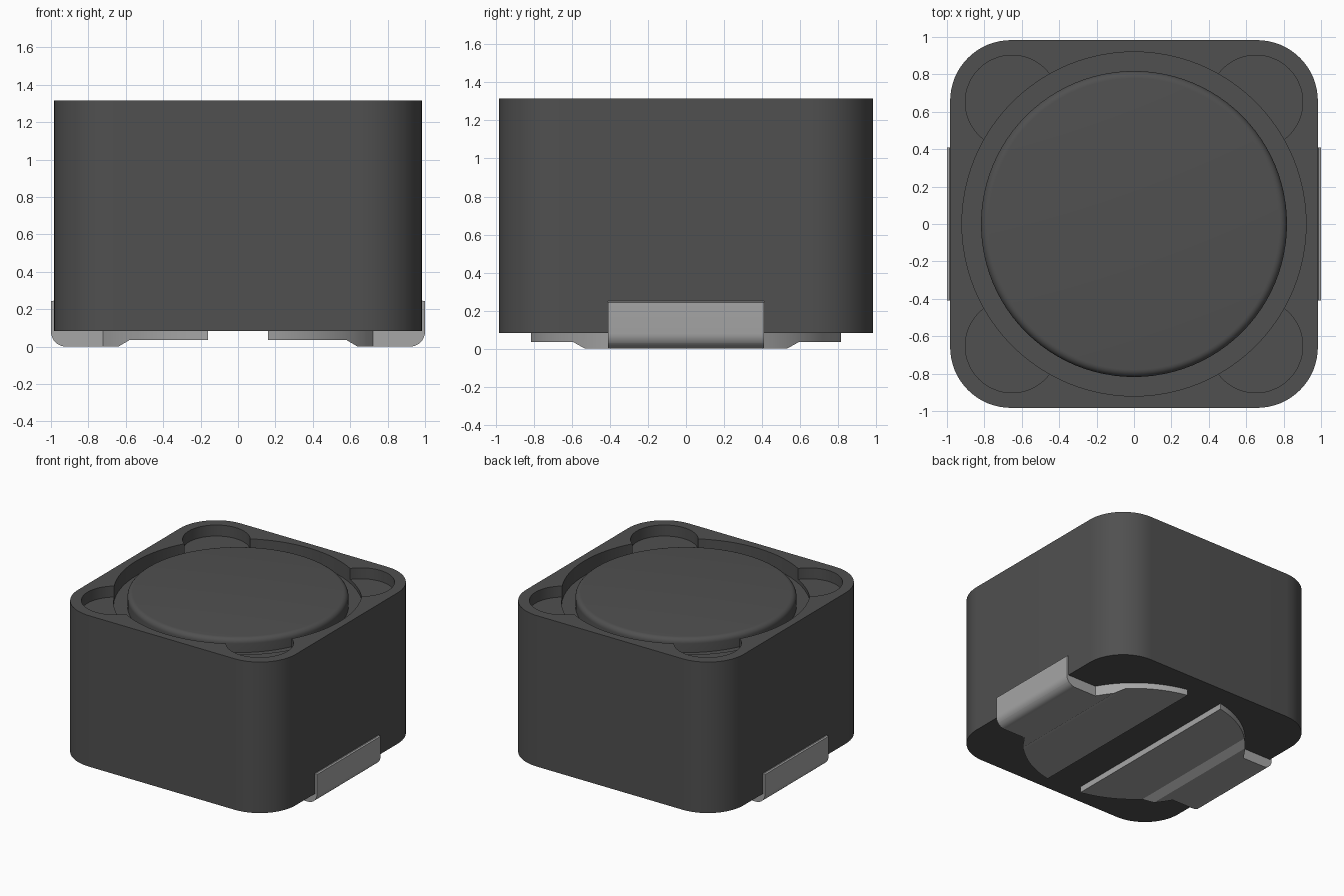
import bpy, bmesh
from math import sin, cos, pi, sqrt, radians

if "Cube" in bpy.data.objects:
    bpy.data.objects.remove(bpy.data.objects["Cube"], do_unlink=True)


def material(name, rgb, rough):
    m = bpy.data.materials.new(name)
    m.use_nodes = True
    m.diffuse_color = (*rgb, 1)
    bsdf = m.node_tree.nodes["Principled BSDF"]
    bsdf.inputs["Base Color"].default_value = (*rgb, 1)
    bsdf.inputs["Roughness"].default_value = rough
    return m


FERRITE = material("dark_grey_ferrite", (0.08, 0.08, 0.08), 0.6)
METAL = material("light_grey_metal", (0.38, 0.38, 0.38), 0.5)


def loft(name, loops, mat):
    """Skin a list of equal-length point loops and cap both ends."""
    bm = bmesh.new()
    rows = [[bm.verts.new(p) for p in loop] for loop in loops]
    n = len(rows[0])
    for a, b in zip(rows, rows[1:]):
        for i in range(n):
            j = (i + 1) % n
            bm.faces.new((a[i], a[j], b[j], b[i]))
    bm.faces.new(rows[0][::-1])
    bm.faces.new(rows[-1])
    bmesh.ops.recalc_face_normals(bm, faces=bm.faces)
    me = bpy.data.meshes.new(name)
    bm.to_mesh(me)
    bm.free()
    me.materials.append(mat)
    ob = bpy.data.objects.new(name, me)
    bpy.context.collection.objects.link(ob)
    return ob


def activate(ob):
    bpy.ops.object.select_all(action='DESELECT')
    ob.select_set(True)
    bpy.context.view_layer.objects.active = ob


def smooth(ob):
    activate(ob)
    bpy.ops.object.shade_smooth_by_angle(angle=radians(30))


def circle(r, z, cx=0, cy=0, n=96):
    return [(cx + r * cos(2 * pi * i / n), cy + r * sin(2 * pi * i / n), z)
            for i in range(n)]


def rounded_square(half, r, z, steps=16):
    pts = []
    for k, (sx, sy) in enumerate([(1, 1), (-1, 1), (-1, -1), (1, -1)]):
        for i in range(steps + 1):
            a = pi / 2 * (k + i / steps)
            pts.append((sx * (half - r) + r * cos(a),
                        sy * (half - r) + r * sin(a), z))
    return pts


BOTTOM, TOP = 0.083, 1.315

# Shielding body with a ring recess and four round corner pockets
body = loft("shield_body", [rounded_square(0.983, 0.325, z) for z in (BOTTOM, TOP)], FERRITE)
recesses = [(0.92, 0.12, 0, 0)]
recesses += [(0.25, 0.09, sx * 0.652, sy * 0.652) for sx in (-1, 1) for sy in (-1, 1)]
for r, depth, cx, cy in recesses:
    cutter = loft("recess_cutter",
                  [circle(r, z, cx, cy) for z in (TOP - depth, TOP + 0.2)], FERRITE)
    cutter.hide_render = True
    cut = body.modifiers.new("recess", 'BOOLEAN')
    cut.operation = 'DIFFERENCE'
    cut.solver = 'EXACT'
    cut.object = cutter
    activate(body)
    bpy.ops.object.modifier_apply(modifier=cut.name)
    bpy.data.objects.remove(cutter, do_unlink=True)
smooth(body)

# Round core with a softly rounded upper edge
R, SOFT, CORE_TOP = 0.818, 0.04, 1.308
core_loops = [circle(R, 1.1)]
for i in range(7):
    a = pi / 2 * i / 6
    core_loops.append(circle(R - SOFT + SOFT * cos(a), CORE_TOP - SOFT + SOFT * sin(a)))
smooth(loft("core_top", core_loops, FERRITE))

# Terminals: part-disc pad, stepped down to a foot that wraps up the side
PAD_R, TAB = 0.83, 0.41
tab_x = sqrt(PAD_R ** 2 - TAB ** 2)


def underside(x):
    return 0.035 * min(1, max(0, (0.64 - x) / 0.06))


stations = []                                   # x, half width, bottom, top
xs = [0.16 + 0.42 * i / 14 for i in range(15)] + [0.60, 0.62, 0.64, 0.665, 0.69, tab_x]
for x in xs:
    stations.append((x, sqrt(PAD_R ** 2 - x * x), underside(x), BOTTOM))
BEND = 0.08
for i in range(9):
    a = pi / 2 * i / 8
    x, z = 1 - BEND + BEND * sin(a), BEND - BEND * cos(a)
    if x > 0.983 and stations[-1][3] == BOTTOM:  # start of the upright tab
        zw = BEND - sqrt(BEND ** 2 - (0.983 - 1 + BEND) ** 2)
        stations.append((0.983, TAB, zw, BOTTOM))
        stations.append((0.983, TAB, zw, 0.25))
    stations.append((x, TAB, z, BOTTOM if x < 0.983 else 0.25 - 0.008 * i / 8))

for side, sx in (("left", 1), ("right", -1)):
    loops = [[(sx * x, -w, lo), (sx * x, w, lo), (sx * x, w, hi), (sx * x, -w, hi)]
             for x, w, lo, hi in stations]
    smooth(loft(side + "_terminal", loops, METAL))
